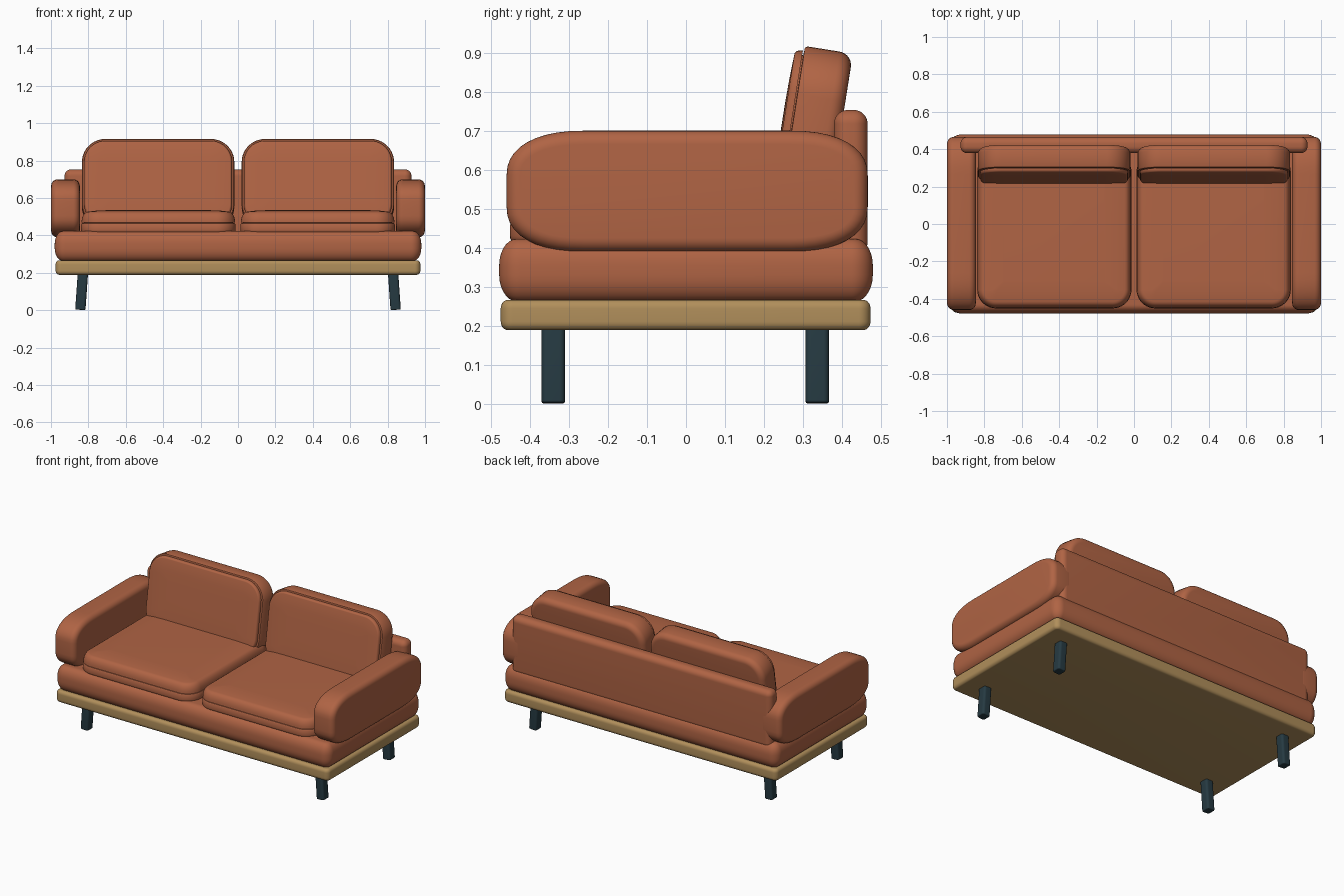
import bpy, bmesh, math
from math import radians, sin, cos, pi

if "Cube" in bpy.data.objects:
    bpy.data.objects.remove(bpy.data.objects["Cube"])


def mat(name, rgb):
    m = bpy.data.materials.new(name)
    m.diffuse_color = (*rgb, 1)
    m.use_nodes = True
    m.node_tree.nodes["Principled BSDF"].inputs["Base Color"].default_value = m.diffuse_color
    return m


RUST = mat("rust fabric", (0.434, 0.127, 0.058))
WOOD = mat("light wood", (0.44, 0.275, 0.105))
DARK = mat("dark slate legs", (0.019, 0.042, 0.054))


def outline(w, d, rx, ry, inset, power, n=10):
    """Rounded rectangle in XY, shrunk by inset."""
    a, b = w / 2 - inset, d / 2 - inset
    rx, ry = max(rx - inset, 0.004), max(ry - inset, 0.004)
    pts = []
    for q, (sx, sy) in enumerate(((1, 1), (-1, 1), (-1, -1), (1, -1))):
        for i in range(n + 1):
            t = q * pi / 2 + i / n * pi / 2
            c, s = abs(cos(t)) ** (2 / power), abs(sin(t)) ** (2 / power)
            pts.append((sx * (a - rx + rx * c), sy * (b - ry + ry * s)))
    return pts


def rounded(t, r, rv=None, n=7):
    """Rings (inset, height) of a slab of thickness t with rounded edges."""
    rv = rv or r
    low = [(r * (1 - sin(i / n * pi / 2)), -t / 2 + rv * (1 - cos(i / n * pi / 2)))
           for i in range(n + 1)]
    return low + [(i, -h) for i, h in reversed(low)]


def soft(name, w, d, corner, rings, material, loc, rot=(0, 0, 0), power=2):
    """Loft rounded rectangles through the rings and cap both ends."""
    bm = bmesh.new()
    loops = [[bm.verts.new((x, y, h)) for x, y in outline(w, d, *corner, inset, power)]
             for inset, h in rings]
    for lo, hi in zip(loops, loops[1:]):
        for i in range(len(lo)):
            j = (i + 1) % len(lo)
            bm.faces.new((lo[i], lo[j], hi[j], hi[i]))
    bm.faces.new(loops[0][::-1])
    bm.faces.new(loops[-1])
    bmesh.ops.recalc_face_normals(bm, faces=bm.faces)
    me = bpy.data.meshes.new(name)
    bm.to_mesh(me)
    bm.free()
    me.shade_smooth()
    me.set_sharp_from_angle(angle=radians(40))
    me.materials.append(material)
    ob = bpy.data.objects.new(name, me)
    ob.location, ob.rotation_euler = loc, rot
    bpy.context.collection.objects.link(ob)
    return ob


def cushion_rings(t, seam, r, crown, panel):
    """Rounded body, a narrow seam groove, then a softly crowned top panel."""
    body = rounded(t, r)[:8]
    s = t / 2 - seam
    k = seam - crown
    top = [(panel + 0.6 * k * (1 - cos(a)), s + k * sin(a))
           for a in (i / 6 * pi / 2 for i in range(7))]
    return (body + [(0, s - 0.01), (0.004, s - 0.004), (panel + 0.012, s - 0.003), (panel + 0.012, s)]
            + top + [(panel + 0.08, t / 2 - crown * 0.3), (panel + 0.14, t / 2)])


# wooden platform and upholstered base
soft("wood_platform", 1.95, 0.947, (0.03, 0.03), rounded(0.077, 0.018, 0.022), WOOD, (0, -0.001, 0.228))
soft("upholstered_base", 1.96, 0.957, (0.055, 0.055), rounded(0.16, 0.045, 0.068), RUST, (0, 0, 0.343))

# backrest frame
soft("backrest_frame", 1.855, 0.373, (0.035, 0.035), rounded(0.086, 0.035), RUST,
     (0, 0.422, 0.5665), (radians(90), 0, 0))

for s, side in ((-1, "left"), (1, "right")):
    # arm with broad curved corners in side view
    soft(side + "_arm", 0.925, 0.31, (0.20, 0.115), rounded(0.153, 0.035), RUST,
         (s * 0.9225, 0.003, 0.545), (radians(90), 0, radians(90)), 2.3)
    # seat and back cushions
    soft(side + "_seat_cushion", 0.825, 0.83, (0.10, 0.10), cushion_rings(0.125, 0.066, 0.02, 0.008, 0.002),
         RUST, (s * 0.426, -0.036, 0.4725))
    soft(side + "_back_cushion", 0.815, 0.48, (0.125, 0.125), cushion_rings(0.152, 0.024, 0.035, 0.004, 0.012),
         RUST, (s * 0.427, 0.315, 0.672), (radians(81), 0, 0))
    # slightly splayed legs
    for y, end in ((-0.34, "front"), (0.336, "back")):
        soft(f"{side}_{end}_leg", 0.055, 0.06, (0.014, 0.014), rounded(0.2, 0.006), DARK,
             (s * 0.836, y, 0.102), (0, radians(-4 * s), 0))
